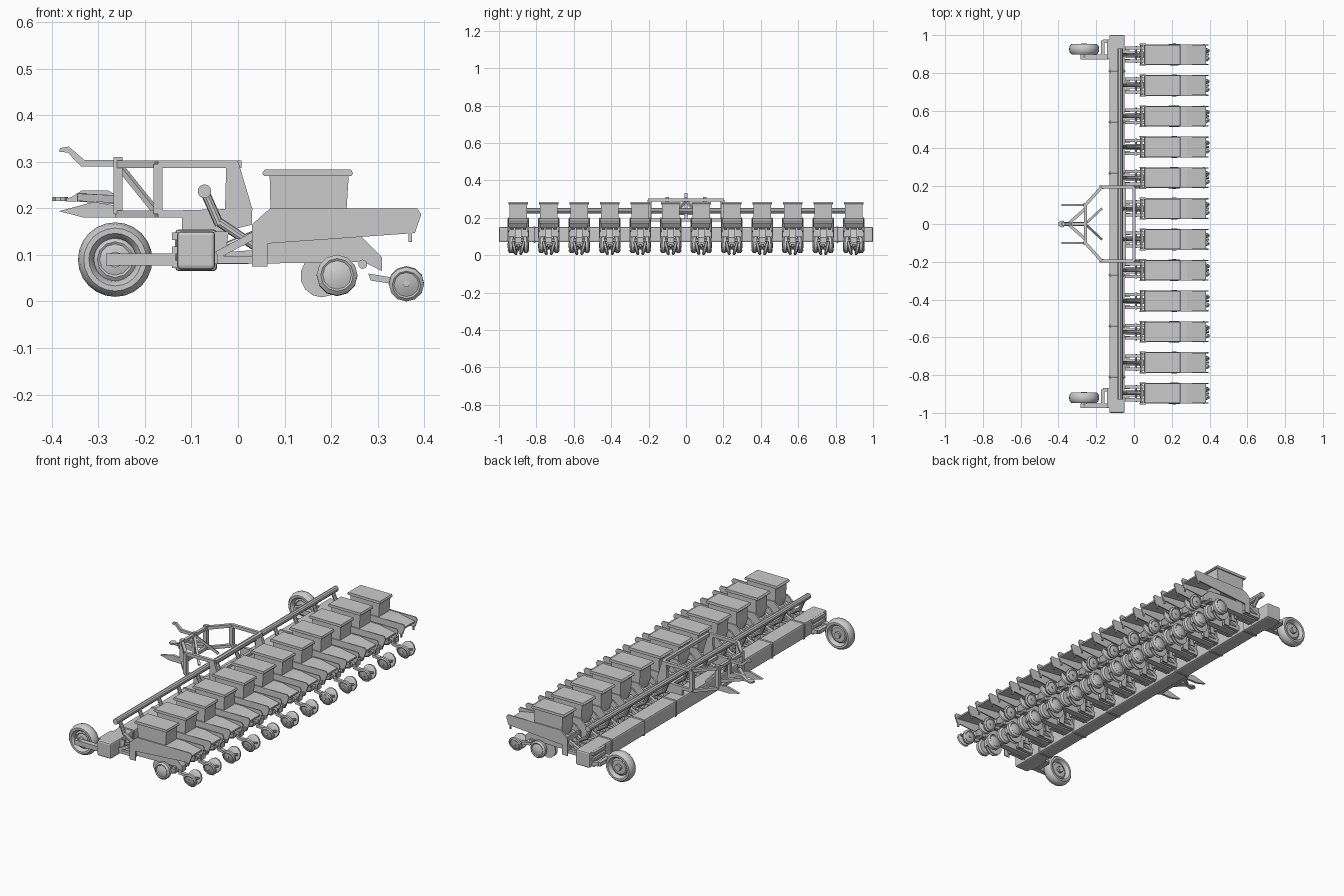
import bpy, bmesh, math
from mathutils import Vector, Matrix

cube = bpy.data.objects.get("Cube")
if cube:
    bpy.data.objects.remove(cube, do_unlink=True)

colour = (.6, .6, .6, 1)
grey = bpy.data.materials.new("light_grey")
grey.use_nodes = True
grey.diffuse_color = colour
grey.node_tree.nodes["Principled BSDF"].inputs["Base Color"].default_value = colour


def finish(name, bm, smooth=False):
    bmesh.ops.recalc_face_normals(bm, faces=bm.faces)
    mesh = bpy.data.meshes.new(name)
    bm.to_mesh(mesh)
    bm.free()
    mesh.materials.append(grey)
    if smooth:
        mesh.shade_smooth()
        mesh.set_sharp_from_angle(angle=math.radians(35))
    part = bpy.data.objects.new(name, mesh)
    bpy.context.collection.objects.link(part)
    return part


def plate(name, outline, y=0, half=.003):
    """Upright plate with an x-z outline, centred on y."""
    bm = bmesh.new()
    face = bm.faces.new([bm.verts.new((x, y - half, z)) for x, z in outline])
    extruded = bmesh.ops.extrude_face_region(bm, geom=[face])["geom"]
    moved = [v for v in extruded if isinstance(v, bmesh.types.BMVert)]
    bmesh.ops.translate(bm, vec=(0, 2 * half, 0), verts=moved)
    return finish(name, bm)


def rod(name, start, end, radius=.01, sides=10):
    """Round bar between two points."""
    start, end = Vector(start), Vector(end)
    along = end - start
    bm = bmesh.new()
    bmesh.ops.create_cone(bm, cap_ends=True, segments=sides, radius1=radius,
                          radius2=radius, depth=along.length)
    if sides == 4:
        bm.transform(Matrix.Rotation(math.pi / 4, 4, "Z"))
    turn = along.to_track_quat("Z", "Y").to_matrix().to_4x4()
    bm.transform(Matrix.Translation((start + end) / 2) @ turn)
    return finish(name, bm, sides > 4)


def bar(name, start, end, half=.008):
    """Square bar between two points."""
    return rod(name, start, end, half * math.sqrt(2), sides=4)


def across(maker, name, x, z, reach, size, y=0):
    """Bar lying along y."""
    return maker(name, (x, y - reach, z), (x, y + reach, z), size)


def lathe(name, profile, at, steps, tilt=0):
    """Spin a (radius, y) profile about the y axle."""
    bm = bmesh.new()
    verts = [bm.verts.new((radius, y, 0)) for radius, y in profile]
    edges = [bm.edges.new(ends) for ends in zip(verts, verts[1:])]
    bmesh.ops.spin(bm, geom=verts + edges, cent=(0, 0, 0), axis=(0, 1, 0),
                   angle=math.tau, steps=steps, use_duplicate=False)
    bmesh.ops.remove_doubles(bm, verts=bm.verts, dist=.0002)
    bm.transform(Matrix.Translation(at) @ Matrix.Rotation(tilt, 4, "X"))
    return finish(name, bm, True)


def wheel(name, at, r, w, side, tilt=0):
    """Wheel of radius r and half width w with a domed hub facing one side."""
    w *= side
    profile = [(0, -w), (r * .8, -w), (r, -w / 2), (r, w / 2), (r * .8, w),
               (r * .7, w * .8), (r * .3, w * 1.2), (0, w * 1.2)]
    return lathe(name, profile, at, 12, tilt)


def rounded(part, width):
    mod = part.modifiers.new("rounded_edges", "BEVEL")
    mod.width, mod.segments = width, 2


# Main toolbar with joining collars, and the long air pipe above it
bar_x, bar_z, bar_half = -.09, .11, .041
pipe_x, pipe_z = -.072, .237
rounded(across(bar, "toolbar", bar_x, bar_z, 1, bar_half), .008)
for step in (-3, -2, -1, 1, 2, 3):
    collar = across(bar, "toolbar_collar", bar_x, bar_z, .008, bar_half + .004, step * .27)
    rounded(collar, .008)
across(rod, "air_pipe", pipe_x, pipe_z, .93, .015)

# One planting row around y = 0: paired parts on each side
row = []
add = row.append
body_half = .052
depth_x, depth_z, depth_r = .213, .056, .044
close_x, close_r = .362, .038
body = [(.035, .17), (.07, .2), (.385, .2), (.394, .187), (.38, .147), (.07, .125), (.035, .125)]
skirt = [(.03, .075), (.063, .075), (.063, .195), (.03, .165)]
for s in (-1, 1):
    y = s * body_half
    add(plate("side_plate", body, y))
    add(plate("front_side_plate", skirt, y + s * .003))
    add(bar("tail_tab", (.37, y, .128), (.37, y, .15), .004))
    link_y = s * .034
    add(bar("upper_link", (-.045, link_y, .1), (.072, link_y, .162)))
    add(bar("lower_link", (-.045, link_y, .09), (.05, link_y, .09)))
    add(plate("mount_plate", [(-.05, .08), (-.03, .08), (-.02, .15), (-.05, .15)], s * .025))
    add(wheel("depth_wheel", (depth_x, s * .038, depth_z), depth_r, .016, s, s * .08))
    add(wheel("closing_wheel", (close_x, s * .021, close_r), close_r, .009, s, s * -.25))
    disc_y = s * .008
    add(across(lambda name, a, b, r: rod(name, a, b, r, sides=14),
               "seed_disc", .18, .055, .002, .046, disc_y))

# Hopper, deck and frame of the row
add(across(bar, "front_wall_foot", .038, .11, body_half, .006))
add(plate("front_wall", [(.034, .1), (.042, .1), (.042, .17), (.034, .17)], half=body_half))
add(plate("rear_deck", [(.22, .197), (.28, .197), (.38, .178), (.38, .17), (.22, .187)],
          half=.05))
add(plate("hopper", [(.068, .272), (.238, .272), (.233, .19), (.2, .145), (.09, .145),
                     (.07, .19)], half=.046))
add(plate("hopper_lid", [(.052, .275), (.058, .284), (.243, .284), (.247, .275), (.244, .27),
                         (.056, .27)], half=body_half))
add(plate("row_shank", [(-.045, .08), (.27, .085), (.31, .065), (.31, .095), (.265, .14),
                        (.05, .15), (.03, .11), (-.045, .105)], half=.017))
add(plate("axle_arm", [(.2, .05), (.225, .05), (.23, .1), (.19, .1)], half=.015))
add(plate("closing_arm", [(.28, .06), (.285, .045), (.365, .033), (.37, .045)], half=.009))
add(across(rod, "depth_axle", depth_x, depth_z, .04, .01))
add(across(rod, "closing_axle", close_x, close_r, .035, .007))
add(across(rod, "pivot_pin", .268, .08, .03, .01))
add(across(rod, "link_cross_pin", .01, .125, .045, .006))
add(rod("tail_hook", (close_x, 0, .04), (.396, 0, .05), .006))
add(rod("pipe_support", (pipe_x, 0, pipe_z), (-.04, 0, .165)))
add(rod("seed_hose", (-.04, 0, .17), (.035, 0, .12)))
add(rod("link_spring", (-.03, 0, .115), (.04, 0, .145)))

# Repeat the row along the toolbar, sharing meshes
count, pitch = 12, .163
first = -pitch * (count - 1) / 2
for part in row:
    part.location.y = first
    for index in range(1, count):
        repeat = part.copy()
        repeat.location.y = first + index * pitch
        bpy.context.collection.objects.link(repeat)

# Transport wheels with forks at both ends of the toolbar
hub_x, hub_z = -.264, .09
fork_x, mount_x = -.165, -.134
tyre_sides = 10
turns = [math.tau * i / tyre_sides for i in range(tyre_sides + 1)]
tyre = [(.062 + .018 * math.cos(t), .029 * math.sin(t)) for t in turns]
for y in (-.92, .926):
    lathe("transport_tyre", tyre, (hub_x, y, hub_z), 24)
    wheel("wheel_rim", (hub_x, y, hub_z), .048, .014, -1)
    across(rod, "wheel_hub", hub_x, hub_z, .038, .017, y - .008)
    arm_y, short_y = y - .042, y + .042
    bar("wheel_arm", (hub_x - .02, arm_y, hub_z), (mount_x, arm_y, hub_z), .013)
    bar("short_arm", (fork_x, short_y, hub_z), (mount_x, short_y, hub_z), .01)
    across(bar, "fork_bridge", fork_x, hub_z, .045, .01, y)
    for z in (bar_z - .03, bar_z, bar_z + .03):
        across(bar, "fork_mount", mount_x, z, .052, .008, y)

# Hitch: upper and lower ring frames joined by posts
top_z, low_z = .295, .188
wide, narrow = .195, .1
bend_x, nose_x = -.172, -.258
for z, back_x in ((top_z, 0), (low_z, -.05)):
    for s in (-1, 1):
        bend, nose = (bend_x, s * wide, z), (nose_x, s * narrow, z)
        bar("ring_side", (back_x, s * wide, z), bend)
        bar("ring_corner", bend, nose)
    across(bar, "ring_front", nose_x, z, narrow, .008)
    across(bar, "ring_back", back_x, z, wide, .008)

prong = [(-.385, .194), (-.31, .214), (-.255, .205), (-.255, .18), (-.33, .18)]
for s in (-1, 1):
    y = s * wide
    plate("rear_post", [(-.025, .302), (0, .302), (.032, .195), (-.028, .195)], y, .008)
    plate("toolbar_bracket", [(-.12, .145), (-.05, .145), (.03, .165), (.03, .2), (-.12, .196)],
          y, .008)
    bar("middle_post", (bend_x, y, low_z), (bend_x, y, top_z), .01)
    bar("front_post", (nose_x, s * narrow, low_z), (nose_x, s * narrow, top_z + .015), .01)
    plate("lift_prong", prong, s * narrow, .006)
    bar("drawbar_leg", (-.34, s * .008, .224), (nose_x, s * .08, .22))
    bar("upper_brace", (nose_x, 0, top_z), (bend_x, s * .08, low_z), .006)

# Centre drawbar and hook
plate("drawbar", [(-.4, .216), (-.4, .222), (-.36, .223), (-.335, .239), (-.28, .239),
                  (-.25, .222), (-.25, .208), (-.35, .215)], half=.01)
rod("drawbar_eye", (-.382, 0, .216), (-.382, 0, .224), .018)
plate("upper_hook", [(-.385, .322), (-.382, .33), (-.364, .333), (-.33, .304), (-.255, .304),
                     (-.255, .29), (-.337, .29), (-.366, .32)], half=.007)
bar("centre_post", (nose_x, 0, low_z), (nose_x, 0, top_z + .015))
